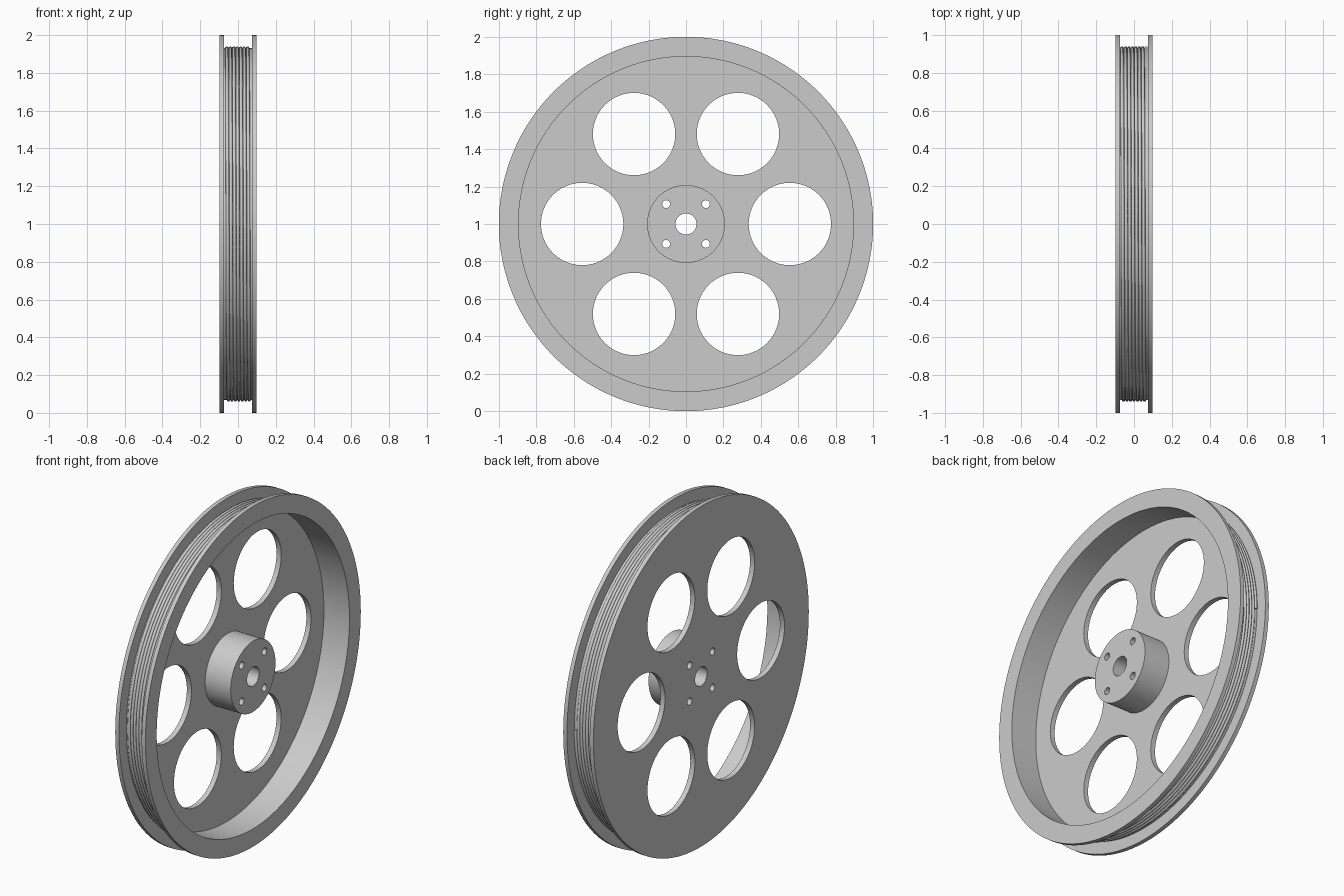
import bpy, bmesh, math
from mathutils import Matrix, Vector

cube = bpy.data.objects.get("Cube")
if cube:
    bpy.data.objects.remove(cube, do_unlink=True)

# Main dimensions
HALF_WIDTH = 0.098
GROOVE_HALF = 0.074
WEB_FACE = -0.068
FLOOR_RADIUS = 0.931
TURNS = 8
CENTRE = Vector((0, 0, 1))

grey = bpy.data.materials.new("machined grey")
grey.use_nodes = True
grey.diffuse_color = (0.6, 0.6, 0.6, 1)
grey.node_tree.nodes["Principled BSDF"].inputs["Base Color"].default_value = grey.diffuse_color


def add_object(name, data):
    obj = bpy.data.objects.new(name, data)
    bpy.context.collection.objects.link(obj)
    data.materials.append(grey)
    return obj


def lathe(name, profile, steps=192):
    """Spin a closed (x, radius) profile around the axle."""
    bm = bmesh.new()
    verts = [bm.verts.new((x, 0, r)) for x, r in profile]
    edges = [bm.edges.new((a, b)) for a, b in zip(verts, verts[1:] + verts[:1])]
    bmesh.ops.spin(bm, geom=verts + edges, cent=(0, 0, 0), axis=(1, 0, 0),
                   angle=math.tau, steps=steps, use_merge=True)
    bmesh.ops.remove_doubles(bm, verts=bm.verts, dist=1e-5)
    bmesh.ops.recalc_face_normals(bm, faces=bm.faces)
    bmesh.ops.translate(bm, verts=bm.verts, vec=CENTRE)
    mesh = bpy.data.meshes.new(name)
    bm.to_mesh(mesh)
    bm.free()
    return add_object(name, mesh)


def drill_ring(bm, count, distance, radius, start, segments):
    """Add a circle of axle-parallel cylinders."""
    for i in range(count):
        a = start + math.tau * i / count
        place = Vector((0, distance * math.cos(a), distance * math.sin(a))) + CENTRE
        matrix = Matrix.Translation(place) @ Matrix.Rotation(math.pi / 2, 4, 'Y')
        bmesh.ops.create_cone(bm, cap_ends=True, segments=segments, radius1=radius,
                              radius2=radius, depth=0.5, matrix=matrix)


# Wheel body: hub, thin web at the back, rim and two flanges
wheel = lathe("wheel_body", [
    (-HALF_WIDTH, 0.056), (HALF_WIDTH, 0.056), (HALF_WIDTH, 0.208),
    (WEB_FACE, 0.208), (WEB_FACE, 0.895), (HALF_WIDTH, 0.895),
    (HALF_WIDTH, 1), (GROOVE_HALF, 1), (GROOVE_HALF, FLOOR_RADIUS),
    (-GROOVE_HALF, FLOOR_RADIUS), (-GROOVE_HALF, 1), (-HALF_WIDTH, 1)])

# Six lightening holes and four bolt holes
bm = bmesh.new()
drill_ring(bm, 6, 0.555, 0.22, 0, 96)
drill_ring(bm, 4, 0.15, 0.021, math.pi / 4, 32)
mesh = bpy.data.meshes.new("hole_cutter")
bm.to_mesh(mesh)
bm.free()
cutter = add_object("hole_cutter", mesh)
cutter.hide_render = True

cut = wheel.modifiers.new("holes", 'BOOLEAN')
cut.operation = 'DIFFERENCE'
cut.solver = 'EXACT'
cut.object = cutter
bpy.ops.object.select_all(action='DESELECT')
wheel.select_set(True)
bpy.context.view_layer.objects.active = wheel
bpy.ops.object.modifier_apply(modifier=cut.name)
bpy.data.objects.remove(cutter, do_unlink=True)
bpy.ops.object.shade_smooth_by_angle(angle=math.radians(30))

# Fine helical ridges filling the groove floor
pitch = 2 * GROOVE_HALF / TURNS
curve = bpy.data.curves.new("groove_winding", 'CURVE')
curve.dimensions = '3D'
curve.bevel_depth = pitch / 2
curve.bevel_resolution = 2
curve.use_fill_caps = True
spline = curve.splines.new('POLY')
per_turn = 144
total = per_turn * (TURNS - 1)
spline.points.add(total)
for i, point in enumerate(spline.points):
    a = math.tau * i / per_turn
    x = -GROOVE_HALF + pitch * (0.5 + i / per_turn)
    point.co = (x, FLOOR_RADIUS * math.cos(a), FLOOR_RADIUS * math.sin(a) + CENTRE.z, 1)
add_object("groove_winding", curve)
